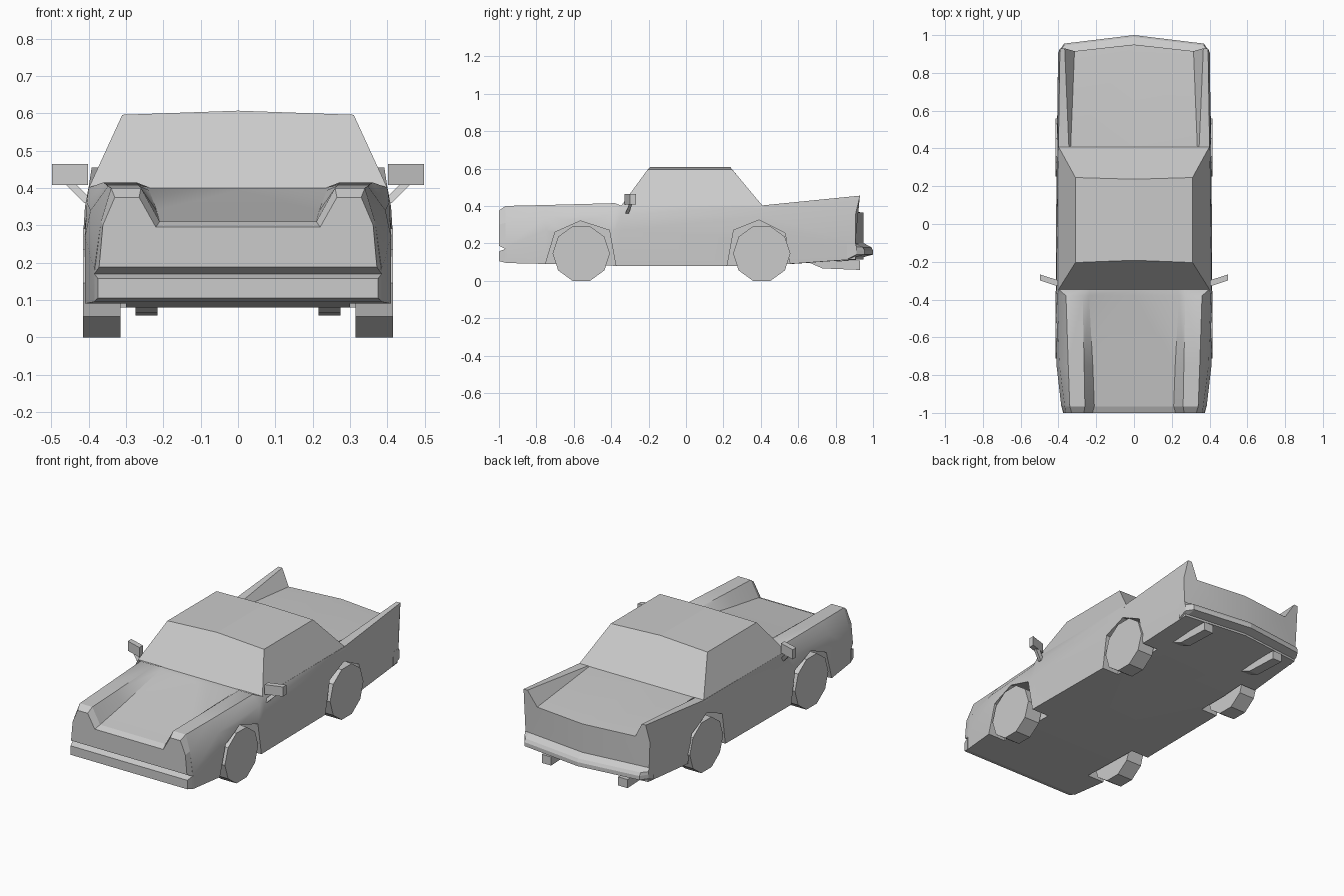
import bpy, bmesh
from math import cos, sin, pi, radians
from mathutils import Matrix, Vector

if "Cube" in bpy.data.objects:
    bpy.data.objects.remove(bpy.data.objects["Cube"])


def loft(name, rings, closed=False, smooth=False):
    """Skin rings of points, cap both ends and mirror the half across x = 0."""
    bm = bmesh.new()
    rows = [[bm.verts.new(p) for p in ring] for ring in rings]
    n = len(rows[0])
    for a, b in zip(rows, rows[1:]):
        for i in range(n if closed else n - 1):
            j = (i + 1) % n
            bm.faces.new((a[i], a[j], b[j], b[i]))
    bm.faces.new(rows[0])
    bm.faces.new(rows[-1])
    bmesh.ops.mirror(bm, geom=bm.verts[:] + bm.edges[:] + bm.faces[:],
                     matrix=Matrix.Identity(4), axis='X', merge_dist=0.0005)
    bmesh.ops.recalc_face_normals(bm, faces=bm.faces[:])
    mesh = bpy.data.meshes.new(name)
    bm.to_mesh(mesh)
    bm.free()
    obj = bpy.data.objects.new(name, mesh)
    bpy.context.collection.objects.link(obj)
    if smooth:
        bpy.ops.object.select_all(action='DESELECT')
        obj.select_set(True)
        bpy.context.view_layer.objects.active = obj
        bpy.ops.object.shade_smooth_by_angle(angle=radians(30))
    return obj


def section(y, pts):
    """Half cross-section from the underside centre to the deck centre."""
    return [(0, y, pts[0][1])] + [(x, y, z) for x, z in pts]


def prism(name, profile, x0, x1, smooth=False):
    """Side profile (y, z) extruded between two x positions, mirrored."""
    return loft(name, [[(x, y, z) for y, z in profile] for x in (x0, x1)], True, smooth)


# Body shell, from the nose back to the tail fins
rear = [(0, .95, .115), (.39, .905, .115), (.397, .905, .2), (.402, .905, .35),
        (.392, .93, .455), (.367, .93, .455), (.315, .915, .365), (0, .95, .365)]
body = loft("body", [
    section(-.965, [(.385, .095), (.385, .18), (.367, .31), (.34, .40), (.26, .40), (.21, .31), (0, .31)]),
    section(-.75, [(.41, .09), (.41, .27), (.395, .34), (.348, .405), (.264, .405), (.218, .34), (0, .34)]),
    section(-.38, [(.413, .08), (.415, .27), (.405, .36), (.36, .415), (.272, .415), (.238, .394), (0, .394)]),
    section(-.345, [(.412, .08), (.414, .27), (.41, .35), (.40, .401), (.265, .401), (.235, .40), (0, .40)]),
    section(.41, [(.405, .08), (.41, .27), (.406, .35), (.40, .403), (.345, .403), (.335, .402), (0, .402)]),
    rear], smooth=True)

# Wheel arches cut into the body
arches = {
    "front": [(-.755, .0), (-.75, .095), (-.70, .26), (-.565, .32), (-.41, .27), (-.375, .08), (-.37, .0)],
    "rear": [(.215, .0), (.22, .08), (.255, .27), (.39, .325), (.53, .255), (.555, .095), (.56, .0)],
}
for end, profile in arches.items():
    cutter = prism(end + "_arch_cutter", profile, .30, .6)
    cutter.hide_render = True
    cutter.hide_set(True)
    cut = body.modifiers.new(end + "_arch", 'BOOLEAN')
    cut.operation = 'DIFFERENCE'
    cut.solver = 'EXACT'
    cut.object = cutter

# Nose panel following the hood and fender outline
loft("nose_panel", [
    section(-1, [(.372, .188), (.362, .30), (.33, .375), (.265, .375), (.22, .295), (0, .295)]),
    section(-.965, [(.385, .17), (.367, .31), (.34, .40), (.26, .40), (.21, .31), (0, .31)])])

# Bumpers: straight at the front, shallow chevron at the rear
loft("front_bumper", [[(0, y, z), (x, y, z)] + [(x, y, t), (0, y, t)]
                      for y, x, z, t in [(-1, .375, .105, .157), (-.96, .386, .095, .172)]])
bumper = [(.86, .2), (.907, .2), (.945, .18), (.955, .163), (.955, .14), (.86, .115)]
loft("rear_bumper", [[(x, min(y, cap) + dy, z) for y, z in bumper]
                     for x, dy, cap in [(0, .045, 1), (.37, 0, 1), (.398, 0, .912)]], True)

# Cabin with raked screens and a crowned roof
loft("cabin", [
    [(0, -.35, .39), (.402, -.35, .39), (.402, .415, .39), (0, .415, .39)],
    [(0, -.347, .40), (.40, -.347, .40), (.40, .41, .40), (0, .41, .40)],
    [(0, -.192, .607), (.31, -.204, .596), (.31, .246, .596), (0, .237, .607)]])

# Ten-sided wheels
for end, y in (("front", -.56), ("rear", .405)):
    prism(end + "_wheels", [(y + .153 * cos(i * pi / 5), .1455 + .153 * sin(i * pi / 5))
                            for i in range(10)], .315, .415, True)

# Exhaust pipes
prism("exhausts", [(.64, .105), (.73, .066), (.93, .058), (.93, .108)], .215, .275)

# Door mirrors on slanted stems
loft("door_mirrors", [[(x, y + s, z) for s, z in
                       ((-.016, .408), (.016, .408), (.016, .464), (-.016, .464))]
                      for x, y in ((.402, -.314), (.498, -.283))], True)
loft("mirror_stems", [[(x + a, y + b, z) for a, b in
                       ((-.014, -.009), (.014, -.009), (.014, .009), (-.014, .009))]
                      for x, y, z in ((.398, -.315, .36), (.45, -.295, .412))], True)
